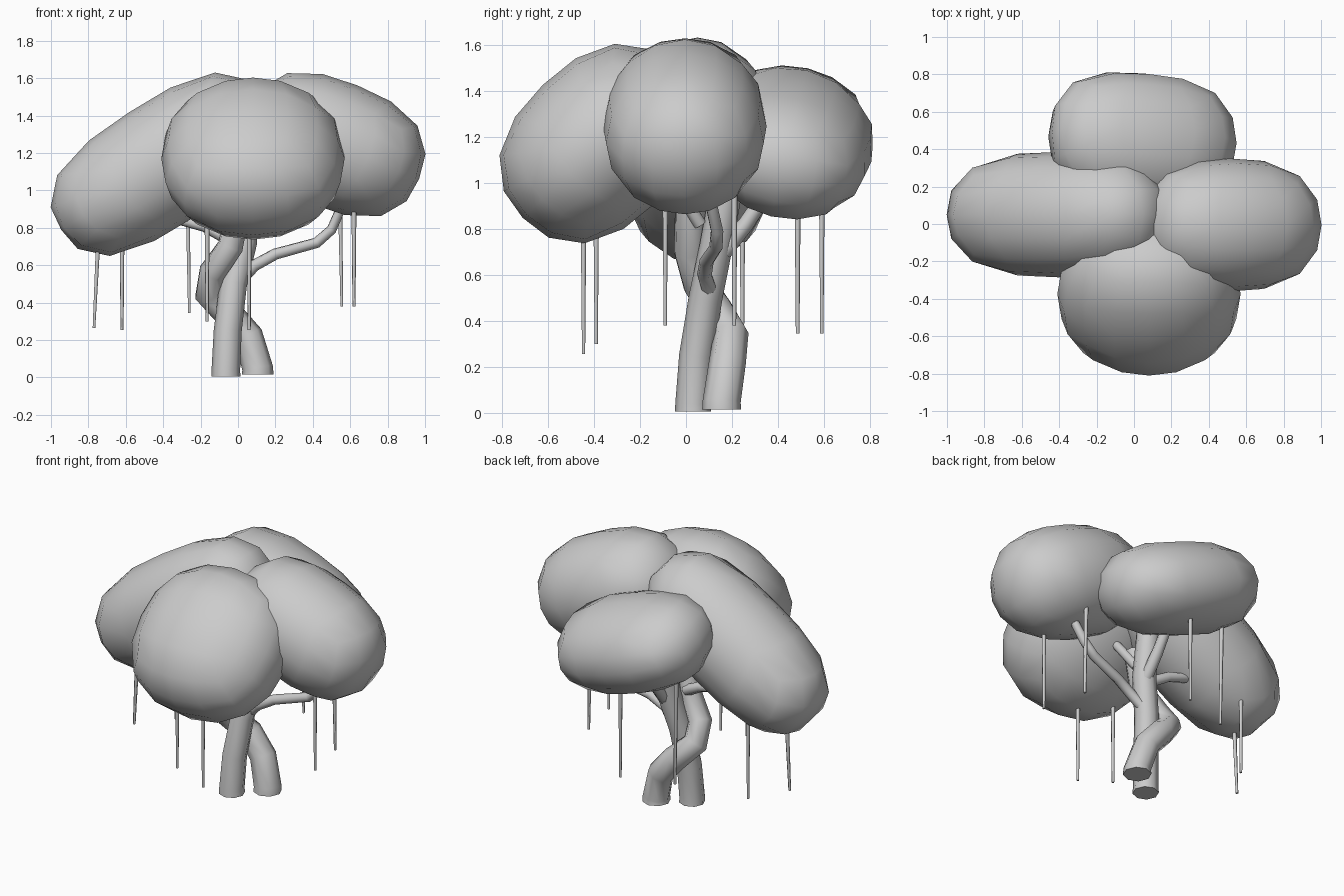
import bpy, bmesh, math
from mathutils import Euler, Matrix, Vector

cube = bpy.data.objects.get("Cube")
if cube:
    bpy.data.objects.remove(cube, do_unlink=True)

grey = bpy.data.materials.new("plain_grey")
grey.use_nodes = True
grey.diffuse_color = (0.6, 0.6, 0.6, 1)
grey.node_tree.nodes["Principled BSDF"].inputs["Base Color"].default_value = (0.6, 0.6, 0.6, 1)


def finish(obj, angle):
    bpy.ops.object.select_all(action='DESELECT')
    obj.select_set(True)
    bpy.context.view_layer.objects.active = obj
    if obj.type == 'CURVE':
        bpy.ops.object.convert(target='MESH')
        obj = bpy.context.view_layer.objects.active
    obj.data.materials.clear()
    obj.data.materials.append(grey)
    bpy.ops.object.shade_smooth_by_angle(angle=math.radians(angle))


def canopy(name, centre, radii, turn, power):
    """Low-poly barrel-like ball, long axis on local x, then turned (degrees)."""
    bm = bmesh.new()
    bmesh.ops.create_cube(bm, size=2)
    bmesh.ops.subdivide_edges(bm, edges=bm.edges[:], cuts=3, use_grid_fill=True)
    for v in bm.verts:
        # even out the grid, then fill out the shoulders around the long axis
        p = Vector([math.tan(c * math.pi / 4) for c in v.co])
        v.co = p / (abs(p.x) ** power + math.hypot(p.y, p.z) ** power) ** (1 / power)
    rotation = Euler([math.radians(a) for a in turn]).to_matrix().to_4x4()
    bm.transform(Matrix.Translation(centre) @ rotation @ Matrix.Diagonal((*radii, 1)))
    mesh = bpy.data.meshes.new(name)
    bm.to_mesh(mesh)
    bm.free()
    obj = bpy.data.objects.new(name, mesh)
    bpy.context.collection.objects.link(obj)
    finish(obj, 60)


def tube(name, points, start, end, res=2):
    """Tapered limb swept along a short path."""
    curve = bpy.data.curves.new(name, 'CURVE')
    curve.dimensions = '3D'
    curve.bevel_depth = 1
    curve.bevel_resolution = res
    curve.use_fill_caps = True
    spline = curve.splines.new('POLY')
    spline.points.add(len(points) - 1)
    for i, (p, co) in enumerate(zip(spline.points, points)):
        p.co = (*co, 1)
        p.radius = start + (end - start) * i / (len(points) - 1)
    obj = bpy.data.objects.new(name, curve)
    bpy.context.collection.objects.link(obj)
    finish(obj, 60)


# Foliage masses
canopy("front_foliage", (0.08, -0.375, 1.17), (0.465, 0.49, 0.355), (0, -44, 90), 2.4)
canopy("back_foliage", (0.045, 0.45, 1.175), (0.51, 0.365, 0.28), (-14, 18, -5), 2.7)
canopy("left_foliage", (0.514, -0.005, 1.245), (0.49, 0.355, 0.34), (0, 22, 0), 2.6)
canopy("right_foliage", (-0.404, 0.05, 1.14), (0.645, 0.335, 0.33), (0, -33, 0), 2.8)

# Two twining trunks
tube("main_trunk", [(-0.065, 0.03, 0.005), (-0.065, 0.03, 0.04), (-0.055, 0.045, 0.25),
                    (-0.025, 0.085, 0.5), (0.03, 0.13, 0.72), (0.04, 0.18, 1.0)], 0.078, 0.07)
tube("twisted_trunk", [(0.105, 0.155, 0.015), (0.105, 0.155, 0.05), (0.055, 0.18, 0.22),
                       (-0.05, 0.195, 0.34), (-0.16, 0.13, 0.45), (-0.14, 0.055, 0.56),
                       (-0.04, 0.015, 0.7), (0.01, 0.02, 0.95)], 0.085, 0.068)

# Branches reaching into each mass
tube("left_branch", [(0.03, 0.1, 0.54), (0.09, 0.08, 0.6), (0.2, 0.09, 0.66),
                     (0.42, 0.13, 0.72), (0.5, 0.135, 0.79), (0.57, 0.1, 0.95)], 0.034, 0.026)
tube("back_branch", [(0.04, 0.16, 0.7), (0.04, 0.26, 0.82), (0.04, 0.38, 1.0)], 0.04, 0.03)
tube("right_branch", [(-0.05, 0.06, 0.74), (-0.18, 0.1, 0.81),
                      (-0.3, 0.11, 0.84), (-0.42, 0.1, 0.95)], 0.035, 0.025)
tube("front_branch", [(0.03, 0.06, 0.82), (0.07, -0.01, 0.93), (0.09, -0.1, 1.05)], 0.03, 0.026)

# Thin hanging roots: tip x, y, z, then sideways drift and height of the hidden top
roots = [(0.06, -0.445, 0.255, 0, 0.85), (-0.165, -0.39, 0.3, 0, 0.88),
         (0.06, 0.59, 0.345, 0, 0.95), (-0.26, 0.485, 0.345, -0.01, 1.05),
         (0.62, -0.09, 0.38, 0, 0.98), (0.555, 0.21, 0.38, -0.01, 1.0),
         (-0.77, 0.03, 0.265, 0.025, 0.78), (-0.62, 0.245, 0.255, 0, 0.88)]
for i, (x, y, z, drift, top) in enumerate(roots):
    tube(f"hanging_root_{i + 1}", [(x, y, z), (x + drift, y, top)], 0.008, 0.014, 1)
